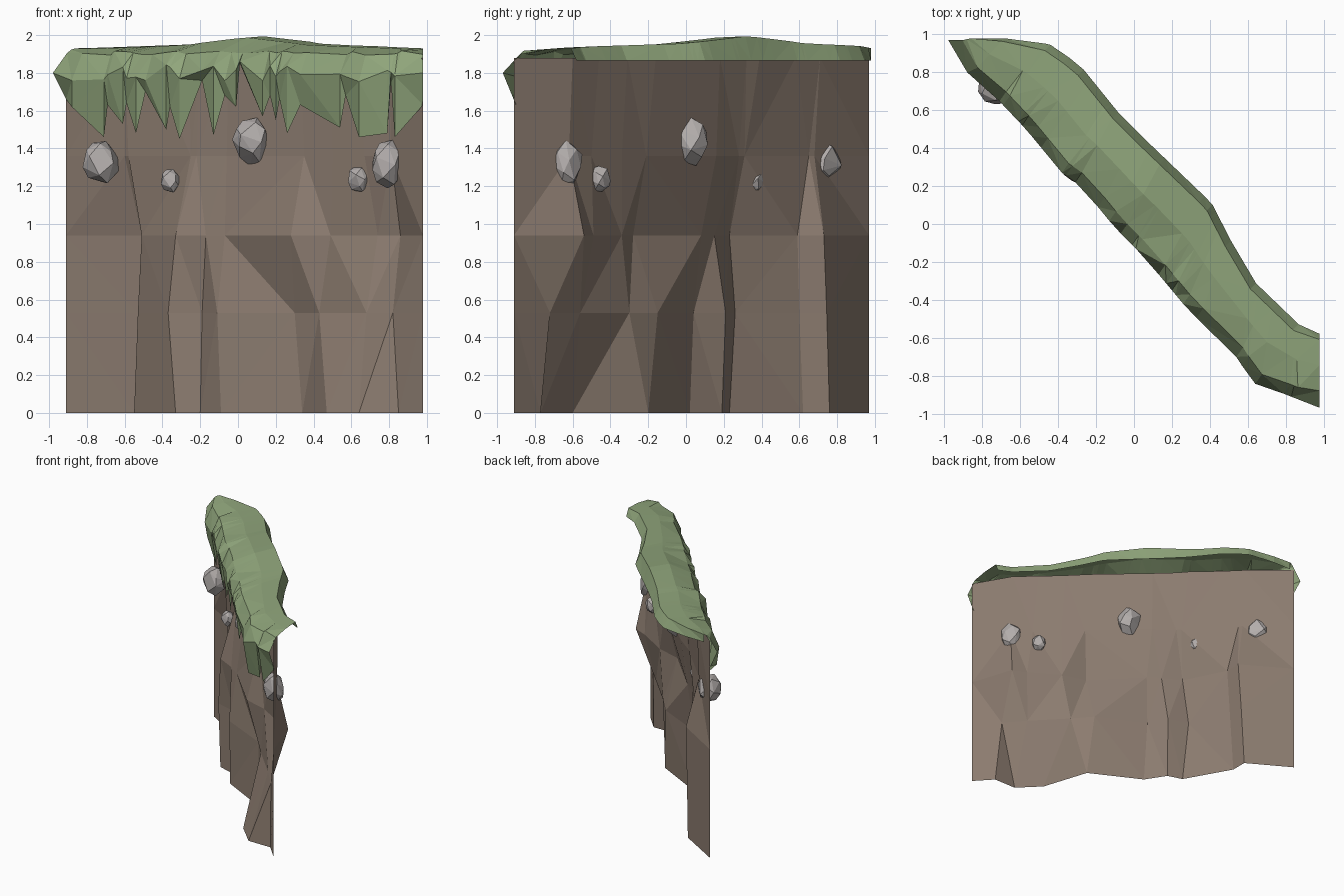
import bpy, bmesh, math, random
from mathutils import Vector

if "Cube" in bpy.data.objects:
    bpy.data.objects.remove(bpy.data.objects["Cube"])
random.seed(4)

def material(name, rgb):
    m = bpy.data.materials.new(name)
    m.diffuse_color = (*rgb, 1)
    m.use_nodes = True
    m.node_tree.nodes["Principled BSDF"].inputs["Base Color"].default_value = m.diffuse_color
    return m

def finish(bm, name, mat):
    me = bpy.data.meshes.new(name)
    bm.to_mesh(me)
    bm.free()
    ob = bpy.data.objects.new(name, me)
    bpy.context.collection.objects.link(ob)
    me.materials.append(mat)
    return ob

def skin(name, rows, mat):
    """Join rows of points into one open faceted sheet."""
    bm = bmesh.new()
    vs = [[bm.verts.new(p) for p in r] for r in rows]
    for a, b in zip(vs, vs[1:]):
        for i in range(len(a) - 1):
            bm.faces.new((a[i], b[i], b[i + 1], a[i + 1]))
    bmesh.ops.triangulate(bm, faces=bm.faces[:])
    return finish(bm, name, mat)

def lerp(pts, t):
    """Piecewise linear lookup: first value of each point is the key."""
    t = min(max(t, pts[0][0]), pts[-1][0])
    for a, b in zip(pts, pts[1:]):
        if t <= b[0]:
            f = (t - a[0]) / (b[0] - a[0])
            return [p + (q - p) * f for p, q in zip(a[1:], b[1:])]

earth = material("earth", (0.26, 0.20, 0.16))
grass = material("grass", (0.28, 0.38, 0.20))
stone = material("stone", (0.45, 0.42, 0.41))

# cliff wall: vertical folds, each with plan points at rising levels
levels = (0, 0.53, 0.94, 1.36, 1.88)
folds = [
    [(-.91, .97)] * 5,
    [(-.55, .76), (-.53, .745), (-.51, .73), (-.60, .68), (-.6, .71)],
    [(-.55, .62), (-.53, .60), (-.51, .59), (-.58, .65), (-.47, .58)],
    [(-.33, .23), (-.37, .26), (-.33, .23), (-.25, .31), (-.26, .39)],
    [(-.20, .19), (-.19, .21), (-.17, .15), (-.22, .28), (-.2, .32)],
    [(-.09, .02), (-.11, .04), (-.07, .08), (-.06, .16), (-.05, .18)],
    [(.34, -.20), (.30, -.15), (.28, -.28), (.35, -.21), (.33, -.16)],
    [(.47, -.60), (.43, -.30), (.49, -.34), (.50, -.34), (.48, -.31)],
    [(.64, -.77), (.68, -.56), (.74, -.49), (.67, -.50), (.64, -.46)],
    [(.85, -.77), (.82, -.72), (.86, -.54), (.81, -.62), (.80, -.60)],
    [(.98, -.91)] * 5,
]
skin("cliff_wall", [[(x, y, z) for (x, y), z in zip(f, levels)] for f in folds], earth)

# grass cap: front lip and back edge in plan, crown height, hanging fringe
front = [(-.98, .97), (-.88, .80), (-.75, .69), (-.57, .50), (-.38, .27), (-.28, .20),
         (-.1, -.02), (.05, -.17), (.2, -.35), (.3, -.47), (.5, -.64), (.63, -.84), (.75, -.88), (.98, -.97)]
back = [(0, -.86, .98), (.11, -.58, .98), (.17, -.42, .94), (.24, -.27, .82), (.38, -.06, .56),
        (.62, .41, .11), (.80, .61, -.28), (.94, .87, -.53), (1, .98, -.58)]
crown = [(-.98, 1.935), (-.4, 1.96), (-.08, 2.0), (.25, 1.96), (.98, 1.935)]
fringe = [(-.98, 1.66), (-.88, 1.62), (-.71, 1.46), (-.69, 1.63), (-.61, 1.53), (-.59, 1.64), (-.54, 1.48),
          (-.49, 1.70), (-.38, 1.50), (-.36, 1.62), (-.31, 1.45), (-.19, 1.76), (-.13, 1.47), (-.07, 1.68),
          (-.01, 1.62), (.01, 1.85), (.13, 1.57), (.17, 1.68), (.20, 1.55), (.22, 1.66), (.26, 1.48),
          (.33, 1.63), (.54, 1.51), (.57, 1.68), (.64, 1.46), (.79, 1.48), (.81, 1.75), (.83, 1.46), (.98, 1.63)]
rows = []
for i, (x, zt) in enumerate(fringe):
    y = lerp(front, x)[0]
    t = (x - y + 1.95) / 3.9
    bx, by = lerp(back, t)
    zc = lerp(crown, x)[0]
    last = i == len(fringe) - 1
    e = min(1, i * .5)
    dx = 0 if last else .035
    tip = (max(x, -.91), y + .07 * e, zt)
    mid = (x, y, max(1.8 + (random.uniform(-.05, .05) if 0 < i and not last else 0), zt + .01))
    lip = (x + dx + .04 * (1 - e), y + (.09 if last else .05 * e), 1.905 + random.uniform(-.012, .012) * e)
    k = .03 * e
    crest = (bx - (0 if last else k), by - k, zc - .005)
    inner = [(a + b) / 2 for a, b in zip(lip, crest)]
    inner[2] = zc - .012
    rows.append([tip, mid, lip, inner, crest, (bx, by, 1.865)])
skin("grass_cap", rows, grass)

# stones set into the wall: centre, half width, half height
stones = [((-.73, .72, 1.33), .105, .125), ((-.36, .37, 1.23), .055, .07), ((.07, .02, 1.44), .105, .13),
          ((.64, -.46, 1.24), .065, .08), ((.79, -.63, 1.32), .09, .13)]
for n, (c, w, h) in enumerate(stones):
    bm = bmesh.new()
    for i in range(20):                      # evenly spread points, jittered
        z = 1 - 2 * (i + .5) / 20
        a = i * 2.4 + random.uniform(-.3, .3)
        r = math.sqrt(1 - z * z)
        p = Vector((r * math.cos(a), r * math.sin(a), z)) * random.uniform(.88, 1.08)
        bm.verts.new(Vector(c) + Vector((p.x * w, p.y * w * .95, p.z * h)))
    hull = bmesh.ops.convex_hull(bm, input=bm.verts[:])
    loose = [v for v in bm.verts if not v.link_faces]
    bmesh.ops.delete(bm, geom=loose, context='VERTS')
    finish(bm, f"stone_{n + 1}", stone)
